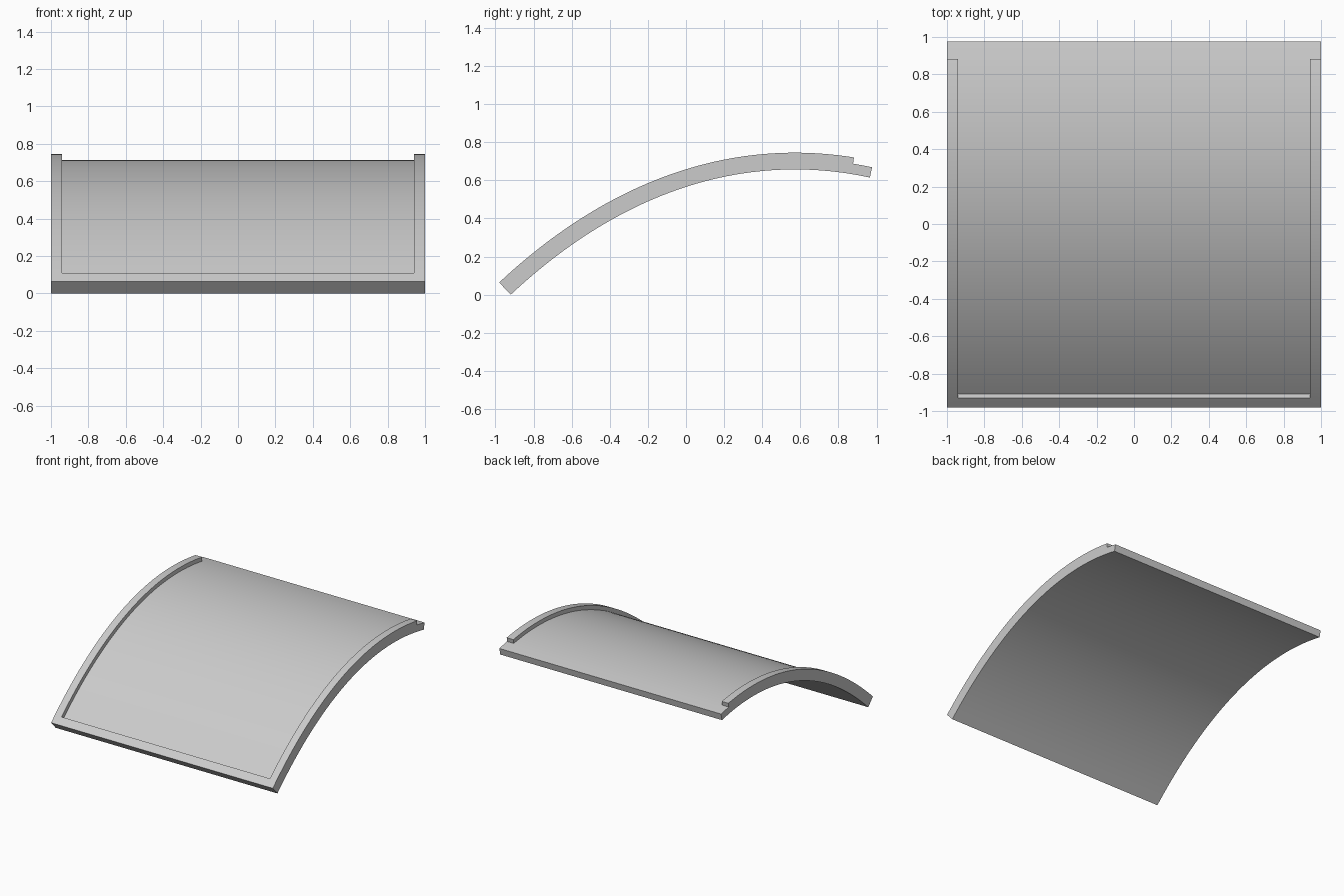
import bpy
import bmesh
import math
from mathutils import Vector

cube = bpy.data.objects.get("Cube")
if cube:
    bpy.data.objects.remove(cube, do_unlink=True)

# Underside arc in the (y, z) plane, a cubic curve running front to back
START, END = Vector((-0.92, 0.0)), Vector((0.965, 0.615))
START_PULL = START + 0.82 * Vector((0.73, 0.683))
END_PULL = END - 0.65 * Vector((0.977, -0.21))
FLOOR, RIM = 0.055, 0.088            # thickness of the sheet and of the rim
FRONT_RIM, LIP = 0.0265, 0.949       # curve parameters of the rim ends


def arc_point(t, offset):
    """Point on the arc, moved outwards along its normal."""
    u = 1 - t
    pos = (START * u**3 + START_PULL * 3 * u * u * t
           + END_PULL * 3 * u * t * t + END * t**3)
    tan = ((START_PULL - START) * u * u + (END_PULL - START_PULL) * 2 * u * t
           + (END - END_PULL) * t * t).normalized()
    return pos + Vector((-tan.y, tan.x)) * offset


STEPS = 48
stations = [0.0]
stations += [FRONT_RIM + (LIP - FRONT_RIM) * i / STEPS for i in range(STEPS + 1)]
stations += [(1 + LIP) / 2, 1.0]
columns = [-1.0, -0.94, 0.94, 1.0]
layers = [0.0, FLOOR, RIM]


def filled(i, j, k):
    """The sheet fills everything; the rim only the sides and front."""
    if not (0 <= i < len(columns) - 1 and 0 <= j < len(stations) - 1 and 0 <= k < 2):
        return False
    if k == 0:
        return True
    return stations[j + 1] <= LIP + 1e-6 and (i != 1 or j == 0)


# Curved panel with raised rim: skin the boundary of the filled cells
bm = bmesh.new()
verts = {}


def corner(key):
    if key not in verts:
        i, j, k = key
        p = arc_point(stations[j], layers[k])
        verts[key] = bm.verts.new((columns[i], p.x, p.y))
    return verts[key]


for i in range(len(columns) - 1):
    for j in range(len(stations) - 1):
        for k in range(2):
            if not filled(i, j, k):
                continue
            for axis in range(3):
                for side in (0, 1):
                    near = [i, j, k]
                    near[axis] += 2 * side - 1
                    if filled(*near):
                        continue
                    a, b = (axis + 1) % 3, (axis + 2) % 3
                    ring = []
                    for da, db in ((0, 0), (1, 0), (1, 1), (0, 1)):
                        key = [i, j, k]
                        key[axis] += side
                        key[a] += da
                        key[b] += db
                        ring.append(corner(tuple(key)))
                    bm.faces.new(ring)
bmesh.ops.recalc_face_normals(bm, faces=bm.faces[:])

mesh = bpy.data.meshes.new("curved_panel")
bm.to_mesh(mesh)
bm.free()
panel = bpy.data.objects.new("curved_panel", mesh)
bpy.context.collection.objects.link(panel)

# Plain grey
grey = bpy.data.materials.new("light_grey")
grey.use_nodes = True
colour = (0.6, 0.6, 0.6, 1.0)
grey.diffuse_color = colour
grey.node_tree.nodes["Principled BSDF"].inputs["Base Color"].default_value = colour
mesh.materials.append(grey)

# Smooth arc, crisp edges
bpy.ops.object.select_all(action="DESELECT")
panel.select_set(True)
bpy.context.view_layer.objects.active = panel
bpy.ops.object.shade_smooth_by_angle(angle=math.radians(30))
